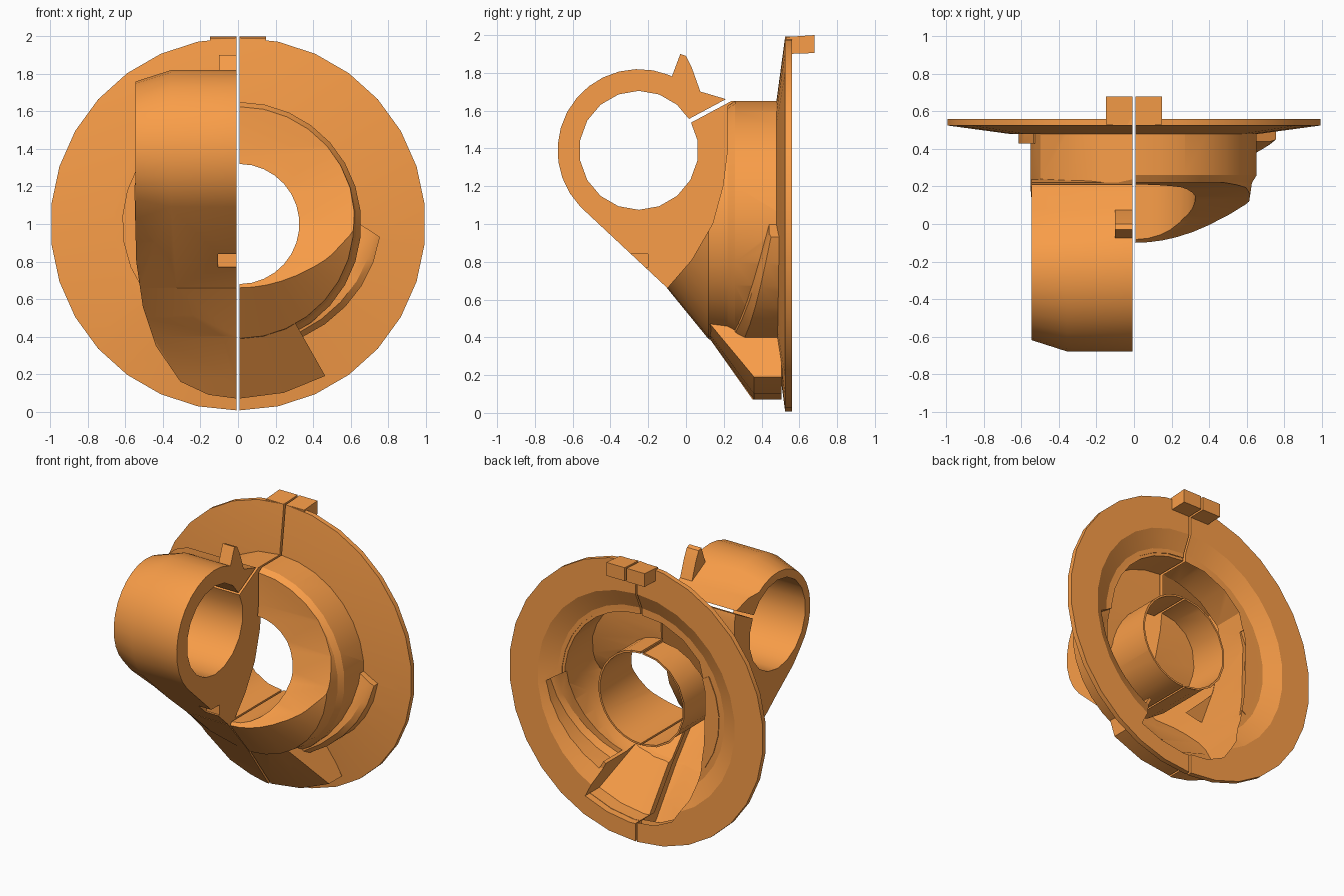
import bpy, bmesh
from math import sin, cos, radians

if "Cube" in bpy.data.objects:
    bpy.data.objects.remove(bpy.data.objects["Cube"])


def loft(name, rings):
    """Closed solid skinned through equal-length rings of points."""
    bm = bmesh.new()
    vs = [[bm.verts.new(p) for p in ring] for ring in rings]
    n = len(rings[0])
    for a, b in zip(vs, vs[1:]):
        for i in range(n):
            j = (i + 1) % n
            bm.faces.new((a[i], a[j], b[j], b[i]))
    bm.faces.new(vs[0][::-1])
    bm.faces.new(vs[-1])
    bmesh.ops.recalc_face_normals(bm, faces=bm.faces)
    me = bpy.data.meshes.new(name)
    bm.to_mesh(me)
    bm.free()
    ob = bpy.data.objects.new(name, me)
    bpy.context.collection.objects.link(ob)
    return ob


def revolve(name, loop, a0, a1, step=12):
    """Sweep an (r, y) loop about the column axis."""
    k = max(1, round(abs(a1 - a0) / step))
    angs = [radians(a0 + (a1 - a0) * i / k) for i in range(k + 1)]
    return loft(name, [[(r * cos(a), y, 1 + r * sin(a)) for r, y in loop] for a in angs])


def prism_x(name, pts, x0, x1):
    return loft(name, [[(x, y, z) for y, z in pts] for x in (x0, x1)])


def prism_y(name, pts, y0, y1):
    return loft(name, [[(x, y, z) for x, z in pts] for y in (y0, y1)])


def boolean(ob, other, op):
    m = ob.modifiers.new("b", 'BOOLEAN')
    m.operation = op
    m.solver = 'EXACT'
    m.object = other
    bpy.context.view_layer.objects.active = ob
    bpy.ops.object.modifier_apply(modifier="b")
    bpy.data.objects.remove(other)


def shift(pts, dy):
    return [(y + dy, z) for y, z in pts]


GAP = 0.007
# curved front wall seen from the side (y, z), top to bottom
CURVE = [(.22, 1.66), (.22, 1.4), (.195, 1.2), (.14, 1.0), (.03, .81), (-.1, .66)]


def behind_curve(dy):
    pts = [(.22, 1.8)] + CURVE + [(-.2, .58), (-.2, -.1), (.8, -.1), (.8, 1.8)]
    return prism_x("curve_cutter", shift(pts[:-2], dy) + pts[-2:], -1.1, 1.1)


def flange_loop(inner):
    return [(inner, .478), (.66, .48), (.993, .525), (.993, .56), (.77, .56), (.65, .505), (inner, .504)]


def ridge(name, r0, dr, dy, back):
    """Tapering crescent beside the collar."""
    rings = []
    for i in range(6):
        t = i / 5
        a = radians(-61 + 58 * t)
        ro = .69 + .06 * t - dr
        loop = [(r0, .25 + .19 * t + dy), (ro - .03, .26 + .18 * t + dy), (ro, .31 + .14 * t + dy),
                (ro, back), (r0, back)]
        rings.append([(r * cos(a), y, 1 + r * sin(a) + (.7 - r) * t * .6) for r, y in loop])
    return loft(name, rings)


# ---- right half: collar, inner sleeve, lower lobe, flange ----
right = revolve("right_housing", [(.32, -.1), (.34, -.1), (.61, .12), (.625, .22),
                                  (.65, .26), (.65, .5), (.32, .5)], -90, 90)
boolean(right, behind_curve(0), 'INTERSECT')
boolean(right, revolve("lobe", [(.55, .125), (.605, .125), (.93, .36), (.93, .505), (.55, .505)],
                       -90, -60.5), 'UNION')
boolean(right, ridge("ridge", .615, 0, 0, .51), 'UNION')
boolean(right, revolve("flange", flange_loop(.62), -90, 90), 'UNION')
cavity = revolve("cavity", [(.333, -.03), (.36, -.03), (.565, .15), (.6, .27), (.6, .6), (.333, .6)],
                 -102, 102)
boolean(cavity, behind_curve(.05), 'INTERSECT')
boolean(right, cavity, 'DIFFERENCE')
boolean(right, revolve("lobe_cavity", [(.5, .18), (.57, .18), (.87, .4), (.87, .61), (.5, .61)],
                       -99, -63), 'DIFFERENCE')
boolean(right, ridge("ridge_cavity", .57, .03, .04, .62), 'DIFFERENCE')
right.location.x = GAP

# ---- left half: D-shaped shell ----
D = [(0, 1.65), (-.17, 1.63), (-.35, 1.55), (-.49, 1.42), (-.545, 1.2), (-.535, .8), (-.5, .56),
     (-.43, .35), (-.3, .16), (-.15, .09), (0, .07)]
left = prism_x("left_housing", CURVE + [(.12, .4), (.36, .06), (.5, .06), (.5, 1.66)], -.7, .1)
boolean(left, prism_y("outline", D, -1, 1), 'INTERSECT')

# clamp block around the cross tube, with a rounded outer end
CY, CZ = -.25, 1.39
arc = [(CY + .43 * cos(radians(a)), CZ + .43 * sin(radians(a))) for a in range(56, 230, 12)]
side = [(.23, 1.6), (.215, 1.66), (.08, 1.7)] + arc + [(-.1, .662), (.11, .412), (.15, .42)]
side += shift(CURVE[1:-1], .02)[::-1]


def rounded_end(p, s=.86):
    y, z = p
    return p if y > .05 or z < .8 else (CY + (y - CY) * s, CZ + (z - CZ) * s)


block = loft("block", [[(0, y, z) for y, z in side], [(-.35, y, z) for y, z in side],
                       [(-.538, y, z) for y, z in map(rounded_end, side)]])
boolean(block, prism_y("outline", [(.01, 2.1), (-.545, 2.1)] + D[4:-1] + [(.01, .07)], -1, 1),
        'INTERSECT')
boolean(left, block, 'UNION')

# bevel the underside outside a curved lip: (z, lip x, lip y, side x, side y)
LEVELS = [(0, .02, .40, .25, .46), (.16, .02, .29, .3, .35), (.4, .06, .115, .45, .24),
          (.5, .2, .02, .48, .16), (.66, .3, -.11, .53, .03), (.9, .345, -.37, .54, -.25),
          (1.1, .35, -.58, .545, -.51), (1.11, .35, -.9, .545, -.9), (2.1, .35, -.9, .545, -.9)]


def underside(dy):
    return loft("underside", [[(.2, ly + dy, z), (-lx, ly + dy, z), (-sx, sy + dy, z),
                               (-sx - .1, sy + dy + (sy - ly) * .1 / (sx - lx), z),
                               (-sx - .1, .7 + dy, z), (.2, .7 + dy, z)] for z, lx, ly, sx, sy in LEVELS])


boolean(left, underside(0), 'INTERSECT')
boolean(left, revolve("collar_stub", [(.5, .43), (.61, .43), (.61, .51), (.5, .51)], 150, 215), 'UNION')
boolean(left, revolve("flange", flange_loop(.5), 90, 270), 'UNION')

# hollow inside of the left shell, keeping the sleeve
cavity = prism_x("cavity", shift(CURVE, .06) + [(.18, .4), (.4, .1), (.61, .1), (.61, 1.63)], -.8, .05)
inset = [(x * .92, 1 + (z - 1) * .925) for x, z in D]
boolean(cavity, prism_y("inset", [(.04, inset[0][1])] + inset[1:-1] + [(.04, inset[-1][1])], -1, 1),
        'INTERSECT')
boolean(cavity, underside(.06), 'INTERSECT')
circle = [(sin(radians(a)), cos(radians(a))) for a in range(0, 360, 20)]
sleeve = prism_y("sleeve", [(.333 * u, 1 + .333 * v) for u, v in circle], -1, .5)
boolean(sleeve, prism_y("bore", [(.32 * u, 1 + .32 * v) for u, v in circle], -1.1, 1.1), 'DIFFERENCE')
boolean(cavity, sleeve, 'DIFFERENCE')
boolean(left, cavity, 'DIFFERENCE')

# cross-tube bore, clamp slit and small notch
boolean(left, prism_x("bore", [(CY + .315 * u, CZ + .315 * v) for u, v in circle], -.8, .1), 'DIFFERENCE')
boolean(left, prism_x("slit", [(-.02, 1.537), (.26, 1.687), (.27, 1.667), (-.01, 1.517)], -.8, .1),
        'DIFFERENCE')
boolean(left, prism_x("notch", [(-.4, .77), (-.4, .84), (-.2, .84), (-.2, .77)], -.1, .1), 'DIFFERENCE')
left.location.x = -GAP

# ---- small lugs ----
prism_x("clamp_lug", [(-.09, 1.74), (-.03, 1.9), (0, 1.89), (.03, 1.83), (.08, 1.69)], -.1, -GAP)
for s, n in ((-1, "left"), (1, "right")):
    prism_x(n + "_top_tab", [(.53, 1.9), (.53, 1.99), (.68, 2.0), (.68, 1.905)], s * GAP, s * .15)

# ---- orange plastic, soft shading with sharp edges ----
mat = bpy.data.materials.new("orange_plastic")
mat.diffuse_color = (0.95, 0.34, 0.065, 1)
mat.use_nodes = True
mat.node_tree.nodes["Principled BSDF"].inputs["Base Color"].default_value = mat.diffuse_color
for ob in bpy.context.collection.objects:
    ob.data.materials.clear()
    ob.data.materials.append(mat)
    ob.select_set(True)
bpy.context.view_layer.objects.active = right
bpy.ops.object.shade_smooth_by_angle(angle=radians(22))
